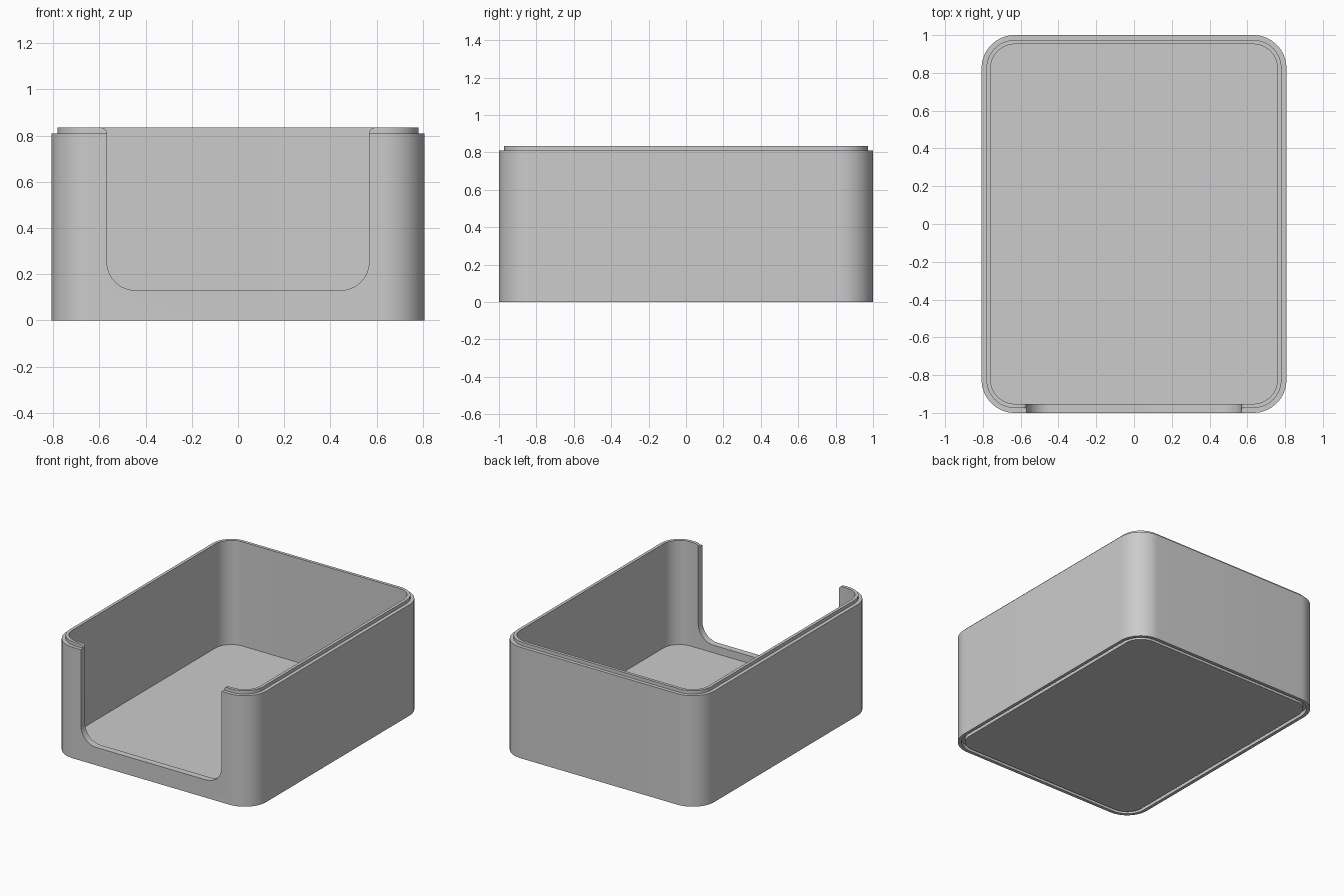
import bpy, bmesh, math

if "Cube" in bpy.data.objects:
    bpy.data.objects.remove(bpy.data.objects["Cube"])

HX, HY, R = 0.807, 1.0, 0.175      # outer half sizes and corner radius
SEG = 16


def arc(cx, cy, r, a0, a1, n):
    """Points on an arc, angles in degrees."""
    return [(cx + r * math.cos(math.radians(a0 + (a1 - a0) * i / n)),
             cy + r * math.sin(math.radians(a0 + (a1 - a0) * i / n)))
            for i in range(n + 1)]


def rounded_rect(inset):
    r, cx, cy = R - inset, HX - R, HY - R
    pts = []
    for sx, sy, a in ((1, 1, 0), (-1, 1, 90), (-1, -1, 180), (1, -1, 270)):
        pts += arc(sx * cx, sy * cy, r, a, a + 90, SEG)
    return pts


def make_object(name, bm):
    bmesh.ops.recalc_face_normals(bm, faces=bm.faces)
    mesh = bpy.data.meshes.new(name)
    bm.to_mesh(mesh)
    bm.free()
    obj = bpy.data.objects.new(name, mesh)
    bpy.context.collection.objects.link(obj)
    return obj


# Tray: underside groove, outer wall, shoulder, stacking lip, inner wall, floor
profile = [(0.048, 0.0), (0.048, 0.03), (0.024, 0.03), (0.024, 0.0),
           (0.0, 0.0), (0.0, 0.81), (0.026, 0.81), (0.026, 0.835),
           (0.048, 0.835), (0.048, 0.075)]
bm = bmesh.new()
rings = [[bm.verts.new((x, y, z)) for x, y in rounded_rect(d)] for d, z in profile]
n = len(rings[0])
for a, b in zip(rings, rings[1:]):
    for i in range(n):
        j = (i + 1) % n
        bm.faces.new((a[i], a[j], b[j], b[i]))
bm.faces.new(rings[0])
bm.faces.new(rings[-1])
tray = make_object("open_front_tray", bm)

# Front opening cutter: rounded lower corners, small flare at the lip
W, BOTTOM, FILLET, FLARE = 0.568, 0.13, 0.125, 0.025
half = arc(W - FILLET, BOTTOM + FILLET, FILLET, -90, 0, 12)
half += arc(W + FLARE, 0.81, FLARE, 180, 90, 6)
half.append((W + FLARE, 1.0))
outline = half + [(-x, z) for x, z in reversed(half)]
bm = bmesh.new()
face = bm.faces.new([bm.verts.new((x, -1.1, z)) for x, z in outline])
ext = bmesh.ops.extrude_face_region(bm, geom=[face])
bmesh.ops.translate(bm, vec=(0, 0.25, 0),
                    verts=[v for v in ext["geom"] if isinstance(v, bmesh.types.BMVert)])
cutter = make_object("front_opening_cutter", bm)
cutter.hide_render = True

# Cut the opening, then drop the cutter
bpy.context.view_layer.objects.active = tray
tray.select_set(True)
mod = tray.modifiers.new("front_opening", 'BOOLEAN')
mod.operation = 'DIFFERENCE'
mod.solver = 'EXACT'
mod.object = cutter
bpy.ops.object.modifier_apply(modifier=mod.name)
bpy.data.objects.remove(cutter, do_unlink=True)

# Single grey finish, smooth corners with crisp edges
grey = bpy.data.materials.new("light_grey")
grey.diffuse_color = (0.6, 0.6, 0.6, 1.0)
grey.use_nodes = True
grey.node_tree.nodes["Principled BSDF"].inputs["Base Color"].default_value = grey.diffuse_color
tray.data.materials.clear()
tray.data.materials.append(grey)
bpy.ops.object.shade_smooth_by_angle(angle=math.radians(30))
